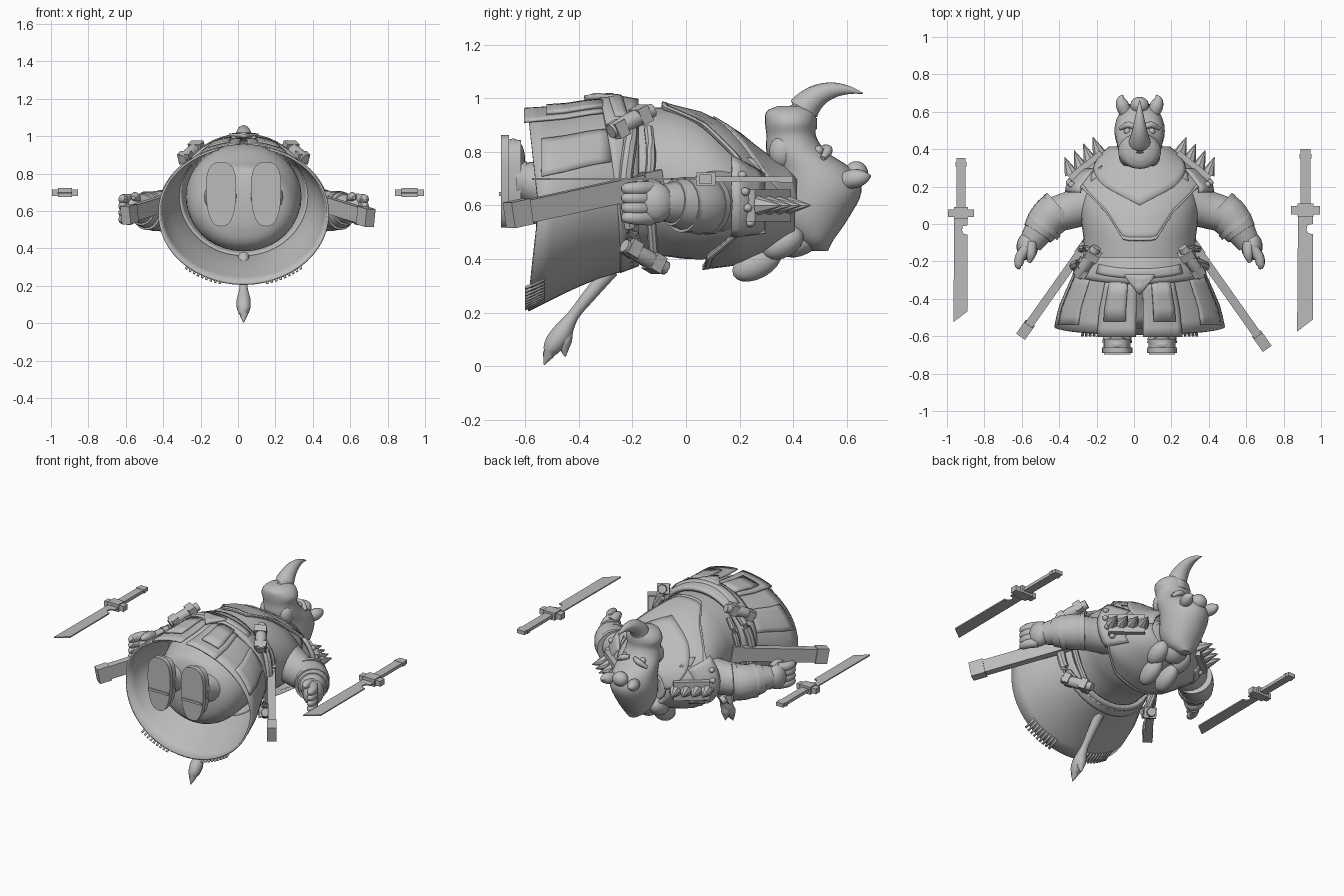
import bpy, bmesh, math
from mathutils import Vector, Matrix

if "Cube" in bpy.data.objects:
    bpy.data.objects.remove(bpy.data.objects["Cube"])

CX = 0.03  # body symmetry plane
PI = math.pi
grey = bpy.data.materials.new("plain grey")
grey.diffuse_color = (0.5, 0.5, 0.5, 1)
grey.use_nodes = True
grey.node_tree.nodes["Principled BSDF"].inputs["Base Color"].default_value = grey.diffuse_color


def finish(name, bm, smooth=True, thick=0):
    bmesh.ops.remove_doubles(bm, verts=bm.verts, dist=0.0003)
    bmesh.ops.recalc_face_normals(bm, faces=bm.faces)
    me = bpy.data.meshes.new(name)
    bm.to_mesh(me)
    bm.free()
    me.materials.append(grey)
    ob = bpy.data.objects.new(name, me)
    bpy.context.collection.objects.link(ob)
    if smooth:
        bpy.ops.object.select_all(action='DESELECT')
        ob.select_set(True)
        bpy.context.view_layer.objects.active = ob
        bpy.ops.object.shade_smooth_by_angle(angle=math.radians(40))
    if thick:
        mod = ob.modifiers.new("thickness", 'SOLIDIFY')
        mod.thickness, mod.offset = thick, 0
    return ob


def skin(name, rings, smooth=True):
    """Closed skin over a list of equal rings of points."""
    bm = bmesh.new()
    vs = [[bm.verts.new(p) for p in r] for r in rings]
    n = len(vs[0])
    for a, b in zip(vs, vs[1:]):
        for i in range(n):
            bm.faces.new((a[i], a[(i + 1) % n], b[(i + 1) % n], b[i]))
    bm.faces.new(vs[0])
    bm.faces.new(vs[-1])
    return finish(name, bm, smooth)


def catmull(rows, steps):
    """Smoothly resample rows of numbers."""
    out = []
    for i in range(len(rows) - 1):
        p = [rows[max(0, min(len(rows) - 1, i + k))] for k in (-1, 0, 1, 2)]
        for s in range(steps):
            t = s / steps
            out.append([0.5 * (2 * b + (c - a) * t + (2 * a - 5 * b + 4 * c - d) * t * t
                               + (3 * b - a - 3 * c + d) * t ** 3) for a, b, c, d in zip(*p)])
    return out + [list(rows[-1])]


def tube(name, rows, sides=14, steps=5):
    """Tapered tube through rows of (x, y, z, radius); x is from the body plane."""
    rows = catmull(rows, steps)
    pts = [Vector((r[0] + CX, r[1], r[2])) for r in rows]
    rings = []
    for i, p in enumerate(pts):
        t = (pts[min(i + 1, len(pts) - 1)] - pts[max(i - 1, 0)]).normalized()
        u = t.cross(Vector((0.1, 0.2, 1)) if abs(t.z) < 0.9 else Vector((1, 0, 0))).normalized()
        v = t.cross(u)
        r = max(rows[i][3], 0.002)
        rings.append([p + r * (u * math.cos(a * 2 * PI / sides) + v * math.sin(a * 2 * PI / sides))
                      for a in range(sides)])
    return skin(name, rings)


def blob(name, c, r, rot=0):
    bm = bmesh.new()
    m = (Matrix.Translation((c[0] + CX, c[1], c[2])) @ Matrix.Rotation(rot, 4, 'X')
         @ Matrix.Diagonal((r[0], r[1], r[2], 1)))
    bmesh.ops.create_uvsphere(bm, u_segments=18, v_segments=10, radius=1, matrix=m)
    return finish(name, bm)


def beam(name, p, q, w, d, up=(0, 0, 1)):
    """Box from p to q; d along up, w sideways."""
    p, q = [Vector((a[0] + CX, a[1], a[2])) for a in (p, q)]
    t = (q - p).normalized()
    u = t.cross(Vector(up)).normalized()
    v = u.cross(t)
    return skin(name, [[c + u * w / 2 * i + v * d / 2 * j
                        for i, j in ((1, 1), (1, -1), (-1, -1), (-1, 1))] for c in (p, q)], False)


def surf(table, y, th, off=0):
    """Point on a body shell; rows are (y, half width, z back, z front), th = 0 is the front."""
    for a, b in zip(table, table[1:]):
        if y <= b[0]:
            break
    t = max(0, min(1, (y - a[0]) / (b[0] - a[0])))
    rx, lo, hi = [a[i] + (b[i] - a[i]) * t for i in (1, 2, 3)]
    return Vector((CX + (rx + off) * math.sin(th), y, (lo + hi) / 2 + ((hi - lo) / 2 + off) * math.cos(th)))


def patch(name, table, th0, th1, y0, y1, off, n=8, m=6, thick=0.012):
    """Sheet laid on a shell, with edges y0 and y1 given as numbers or functions of angle."""
    f0 = y0 if callable(y0) else lambda th: y0
    f1 = y1 if callable(y1) else lambda th: y1
    bm = bmesh.new()
    g = []
    for i in range(n + 1):
        th = th0 + (th1 - th0) * i / n
        g.append([bm.verts.new(surf(table, f0(th) + (f1(th) - f0(th)) * j / m, th, off)) for j in range(m + 1)])
    for a, b in zip(g, g[1:]):
        for j in range(m):
            bm.faces.new((a[j], b[j], b[j + 1], a[j + 1]))
    return finish(name, bm, True, thick)


def shell(name, table, n=36):
    rows = catmull(table, 4)
    return skin(name, [[surf([r, (r[0] + 1, *r[1:])], r[0], k * 2 * PI / n) for k in range(n)] for r in rows])


# Torso and pelvis
torso = [(-.56, .10, .52, .72), (-.53, .22, .43, .82), (-.45, .285, .385, .87), (-.3, .31, .40, .95),
         (-.1, .30, .41, .965), (0, .31, .40, .955), (.1, .315, .40, .915), (.2, .29, .41, .84),
         (.3, .23, .44, .73), (.38, .13, .48, .68)]
shell("torso", torso)

# Skirt, front panels, tassets, fringe and sash
skirt = [(-.61, .463, .20, .945), (-.45, .43, .28, .955), (-.35, .387, .325, .97), (-.2, .32, .37, .98)]
patch("skirt", skirt, .3, 2 * PI - .3, lambda th: -.55 - .04 * abs(math.cos(th)), -.2, 0, 48, 6)
for s in (1, -1):
    patch("front_panel", skirt, s * .04, s * .5, -.605, -.3, .014, 8, 6, .01)
    patch("tasset", skirt, s * .16, s * .42, -.52, -.31, .026, 4, 3, .012)
    patch("side_fold", skirt, s * .8, s * 1.25, -.54, -.28, .008, 6, 6, .008)
patch("loin_guard", skirt, -.2, .2, lambda th: -.38 + abs(th) * .5, -.27, .035, 10, 3, .02)
for k in list(range(-13, -4)) + list(range(5, 14)):
    a = PI + k * .055
    patch("fringe", skirt, a - .014, a + .014, -.60, -.53, .006, 1, 2, .008)
sash = [(-.34, .36, .345, .99), (-.26, .345, .355, 1.0), (-.18, .308, .385, .985)]
patch("sash", sash, 0, 2 * PI, lambda th: -.25 - .07 * math.cos(th / 2) ** 4, -.18, 0, 48, 5, .025)
patch("sash_fold", sash, -.7, .7, lambda th: -.29 + .05 * th * th, lambda th: -.24 + .05 * th * th, .01, 14, 3, .012)
blob("belt_knot", (0, -.33, 1.002), (.03, .035, .018))

# Mantle with bib and collar
mantle = [(-.12, .33, .38, .985), (.07, .35, .37, .937), (.19, .385, .385, .865), (.3, .28, .43, .775), (.41, .15, .48, .72)]
edge_keys = [(0, -.09), (.25, -.088), (.33, -.05), (.5, .05), (.86, .18), (1.15, .22), (1.6, .23), (2.1, .19),
             (2.6, .08), (3.2, .06)]


def edge(th):
    th = abs((th + PI) % (2 * PI) - PI)
    for (a, p), (b, q) in zip(edge_keys, edge_keys[1:]):
        if th <= b:
            return p + (q - p) * (th - a) / (b - a)


patch("mantle", mantle, 0, 2 * PI, edge, .40, 0, 72, 10, .018)
patch("mantle_trim", mantle, 0, 2 * PI, edge, lambda th: edge(th) + .018, .006, 72, 1, .01)
patch("collar", mantle, -1.5, 1.5, lambda th: min(.1 + .2 * abs(th), .36), .41, .01, 24, 6, .012)

# Head, loft from back of skull to muzzle: z, y low, y high, half width
head = catmull([(.43, .47, .53, .03), (.47, .41, .55, .085), (.55, .34, .605, .12), (.65, .34, .655, .135),
                (.73, .33, .625, .128), (.80, .30, .525, .115), (.86, .30, .485, .105), (.91, .295, .485, .115),
                (.95, .30, .48, .09), (.97, .34, .45, .05)], 4)
skin("head", [[(CX + w * math.cos(a * PI / 14), (lo + hi) / 2 + (hi - lo) / 2 * math.sin(a * PI / 14), z)
               for a in range(28)] for z, lo, hi, w in head])
tube("horn", [(0, .42, .90, .07), (0, .44, .96, .058), (0, .49, 1.008, .043), (0, .55, 1.03, .029),
              (0, .61, 1.03, .015), (0, .66, 1.018, .002)], 18)
blob("small_horn", (0, .635, .72), (.05, .045, .045))
for s in (1, -1):
    tube("ear", [(s * .07, .58, .69, .03), (s * .09, .63, .70, .036), (s * .098, .665, .705, .025), (s * .09, .69, .71, .003)])
    blob("eye", (s * .066, .495, .805), (.018, .018, .018))
    tube("brow", [(s * .02, .515, .815, .012), (s * .06, .53, .805, .018), (s * .105, .51, .775, .01)])
    blob("nostril", (s * .06, .385, .94), (.03, .03, .02))
    blob("cheek", (s * .07, .36, .80), (.04, .05, .06))
    blob("hair_lobe", (s * .085, .36, .46), (.055, .085, .055), .5)
    blob("hair_braid", (s * .06, .265, .385), (.05, .10, .058), .5)
blob("hair_middle", (0, .43, .47), (.07, .09, .055), .5)

for s in (1, -1):
    # Arms, cuffs and hands
    tube("arm", [(s * .15, .17, .62, .135), (s * .27, .11, .62, .114), (s * .37, .075, .61, .102),
                 (s * .47, .04, .61, .094), (s * .54, -.04, .61, .08), (s * .585, -.11, .61, .062)], 20)
    tube("cuff", [(s * .43, .075, .60, .106), (s * .47, .045, .60, .108), (s * .51, .0, .605, .1), (s * .545, -.05, .61, .086)], 18, 3)
    for t in (0, 1):
        tube("cuff_ring", [(s * (.42 + .08 * t), .085 - .08 * t, .602, .112 - .008 * t),
                           (s * (.44 + .08 * t), .067 - .085 * t, .602, .112 - .008 * t)], 18, 1)
    blob("palm", (s * .60, -.12, .61), (.058, .075, .078))
    for k in range(4):
        z = .555 + .036 * k
        tube("finger", [(s * .605, -.13, z, .03), (s * .64, -.18, z, .028), (s * .645, -.225, z, .021), (s * .635, -.235, z, .006)], 10, 3)
    tube("thumb", [(s * .58, -.10, .66, .03), (s * .58, -.16, .675, .027), (s * .59, -.205, .67, .01)], 10, 3)

    # Shoulder armour: spiked plate, pauldron, studs and diamond
    beam("spike_plate", (s * .20, .375, .60), (s * .37, .24, .60), .045, .12)
    for k in range(4):
        x, y = s * (.215 + .05 * k), .375 - .036 * k
        tube("spike", [(x, y, .60, .038), (x + s * .035, y + .09, .60, .001)], 8, 1)
    patch("pauldron", mantle, s * .95, s * 2.15, .17, .29, .012, 10, 4, .016)
    for k in range(4):
        p = surf(mantle, .21 + .01 * k, s * (1.2 + .24 * k), .024)
        blob("stud", (p.x - CX, p.y, p.z), (.018, .018, .016))
    patch("diamond", mantle, s * .68, s * .92, lambda th: .27 - .35 * (.12 - abs(abs(th) - .8)),
          lambda th: .27 + .35 * (.12 - abs(abs(th) - .8)), .012, 4, 2, .008)

    # Sword scabbard with straps and buckles
    f = 1.0 if s > 0 else .88
    a, b = Vector((s * .295, -.12, .68)), Vector((s * (.295 + .375 * f), -.12 - .53 * f, .68 - .115 * f))
    beam("scabbard", a, b, .046, .085)
    beam("scabbard_tip", a.lerp(b, .89), a.lerp(b, 1.02), .058, .097)
    beam("scabbard_mouth", a.lerp(b, -.04), a.lerp(b, .08), .056, .10)
    tube("side_strap", [(s * .25, -.20, .91, .022), (s * .32, -.21, .82, .026), (s * .35, -.225, .68, .026),
                        (s * .33, -.21, .52, .026), (s * .24, -.17, .41, .022)], 8)
    tube("hanging_strap", [(s * .24, -.14, .89, .018), (s * .30, -.13, .78, .018), (s * .315, -.14, .66, .018),
                           (s * .295, -.13, .54, .018), (s * .24, -.12, .41, .018)], 8)
    for z0, z1, dy in ((.875, .955, -.035), (.45, .365, .015)):
        tube("pouch_strap", [(s * .33, dy - .245, z0, .026), (s * .28, dy - .17, (z0 + z1) / 2, .034), (s * .23, dy - .09, z1, .026)], 10, 3)
        beam("buckle", (s * .32, dy - .235, z0), (s * .30, dy - .20, z0 + (z1 - z0) * .25), .07, .06)
        beam("buckle", (s * .26, dy - .15, z0 + (z1 - z0) * .65), (s * .24, dy - .115, z0 + (z1 - z0) * .9), .075, .065)

    # Legs and boots
    tube("leg", [(s * .12, -.45, .66, .12), (s * .12, -.55, .68, .085), (s * .12, -.63, .69, .07)], 18)
    tube("ankle_cuff", [(s * .12, -.595, .69, .075), (s * .12, -.635, .69, .08)], 18, 1)
    for name, y0, y1, k in (("boot", -.66, -.615, .9), ("sole", -.69, -.66, 1)):
        skin(name, [[(CX + s * .12 + k * .08 * math.copysign(abs(math.cos(t * PI / 16)) ** .75, math.cos(t * PI / 16))
                      * (1 + .12 * math.sin(t * PI / 16)), y,
                      .69 + k * .172 * math.copysign(abs(math.sin(t * PI / 16)) ** .75, math.sin(t * PI / 16)))
                     for t in range(32)] for y in (y0, y1)])
    beam("heel_bar", (s * .12, -.692, .635), (s * .12, -.692, .65), .14, .01, (0, 1, 0))
    blob("toe_cap", (s * .12, -.645, .77), (.068, .045, .08))

# Tail with tuft
tube("tail", [(0, -.28, .36, .03), (0, -.36, .265, .025), (0, -.42, .19, .022), (0, -.465, .12, .038),
              (0, -.50, .07, .033), (0, -.53, .005, .002)])
tube("tail_tuft", [(0, -.44, .14, .02), (0, -.455, .09, .028), (0, -.45, .035, .002)])

# Loose swords: flat notched blade, guard, handle and pommel
blade = [(-.04, .06), (.04, .06), (.04, .0), (.012, -.005), (.005, -.03), (.015, -.05), (.04, -.055), (.04, -.51), (-.045, -.575)]
for ox, oy, k in ((.917, 0, 1), (-.925, -.007, .9)):
    skin("blade", [[(ox + x * k, oy + y * k, z) for x, y in blade] for z in (.694, .702)], False)
    o = ox - CX
    for name, y0, y1, w, d in (("handle", .08, .36, .055, .02), ("pommel", .35, .375, .065, .024), ("pommel_tip", .375, .4, .055, .024),
                               ("guard", .05, .095, .155, .035), ("guard_block", .04, .11, .085, .048)):
        beam(name, (o, oy + y0 * k, .698), (o, oy + y1 * k, .698), w * k, d)
